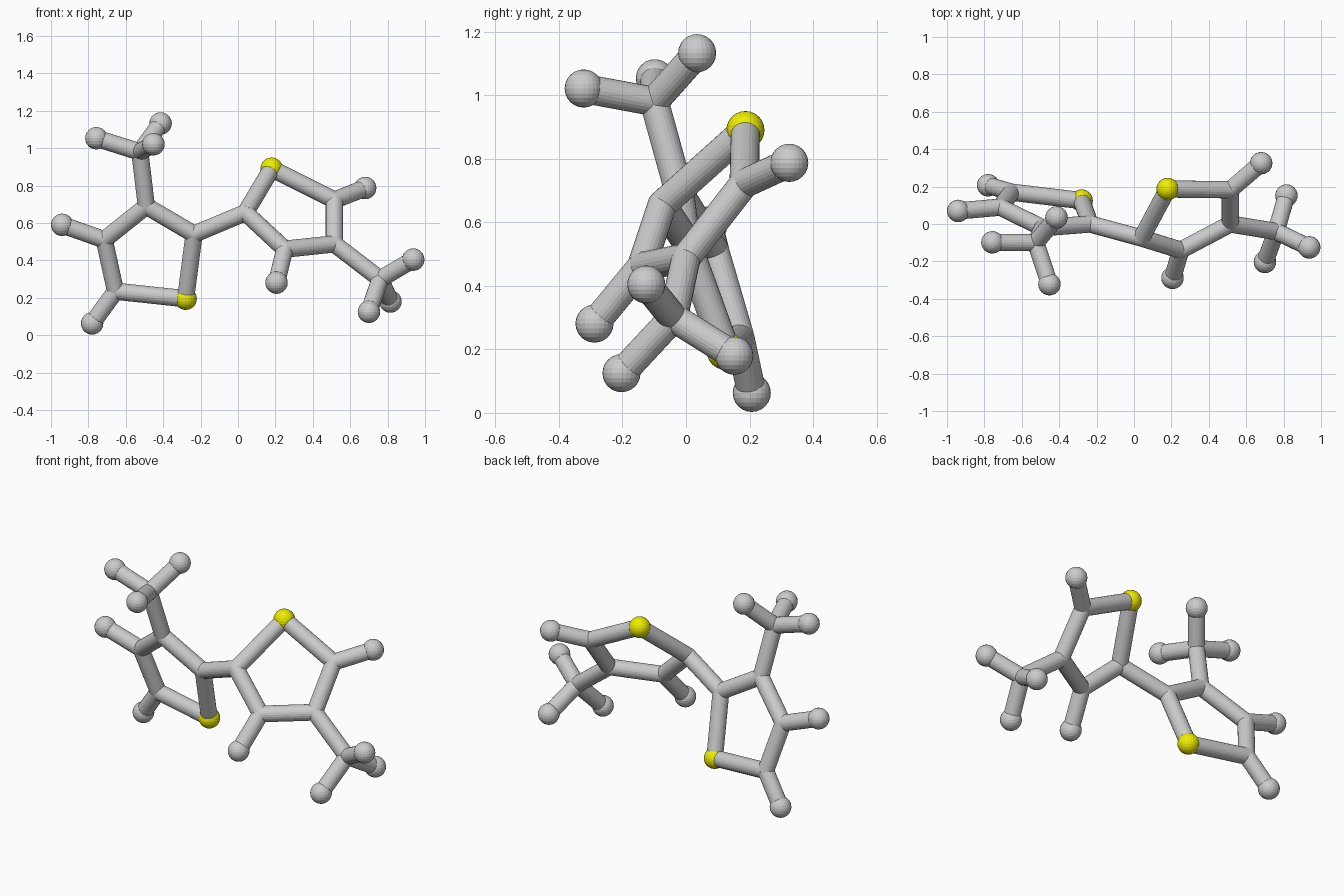
import bpy
from mathutils import Vector

if "Cube" in bpy.data.objects:
    bpy.data.objects.remove(bpy.data.objects["Cube"])

BOND_R, ATOM_R, SIDES = 0.046, 0.06, 24

# Atom centres: c = carbon joint, s = sulphur, h = hydrogen
atoms = {
    # left ring
    "c1": (-0.235, 0.0, 0.54), "c2": (-0.49, -0.02, 0.69),
    "c3": (-0.715, 0.09, 0.51), "c4": (-0.655, 0.17, 0.235),
    "s1": (-0.28, 0.125, 0.195),
    "h3": (-0.94, 0.07, 0.59), "h4": (-0.78, 0.207, 0.063),
    # left end group
    "c5": (-0.525, -0.10, 0.98), "h5": (-0.757, -0.098, 1.053),
    "h6": (-0.414, 0.035, 1.132), "h7": (-0.452, -0.322, 1.021),
    # right ring
    "c6": (0.04, -0.075, 0.655), "c7": (0.25, -0.14, 0.46),
    "c8": (0.515, 0.0, 0.488), "c9": (0.515, 0.183, 0.722),
    "s2": (0.18, 0.187, 0.89),
    "h8": (0.206, -0.288, 0.281), "h9": (0.68, 0.325, 0.787),
    # right end group
    "c10": (0.76, -0.04, 0.30), "h10": (0.937, -0.125, 0.404),
    "h11": (0.70, -0.203, 0.125), "h12": (0.815, 0.152, 0.18),
}
bonds = """c1-c2 c2-c3 c3-c4 c4-s1 s1-c1 c3-h3 c4-h4 c2-c5 c5-h5 c5-h6 c5-h7
c1-c6 c6-c7 c7-c8 c8-c9 c9-s2 s2-c6 c7-h8 c9-h9 c8-c10 c10-h10 c10-h11 c10-h12""".split()

yellow = bpy.data.materials.new("yellow")
yellow.diffuse_color = (0.85, 0.85, 0.0, 1)
yellow.use_nodes = True
yellow.node_tree.nodes["Principled BSDF"].inputs["Base Color"].default_value = yellow.diffuse_color

# Balls: large for sulphur and hydrogen, bond-sized at carbon joints
names = {"c": "carbon_joint", "s": "sulphur_ball", "h": "hydrogen_ball"}
for key, pos in atoms.items():
    r = BOND_R if key[0] == "c" else ATOM_R
    bpy.ops.mesh.primitive_uv_sphere_add(segments=SIDES, ring_count=SIDES // 2,
                                         radius=r, location=pos)
    ball = bpy.context.object
    ball.name = names[key[0]] + "_" + key[1:]
    if key[0] == "s":
        ball.data.materials.append(yellow)

# Bonds: cylinders between ball centres
for bond in bonds:
    a, b = (Vector(atoms[k]) for k in bond.split("-"))
    d = b - a
    bpy.ops.mesh.primitive_cylinder_add(vertices=SIDES, radius=BOND_R, depth=d.length,
                                        location=(a + b) / 2,
                                        rotation=d.to_track_quat("Z", "Y").to_euler())
    bpy.context.object.name = "bond_" + bond.replace("-", "_")
